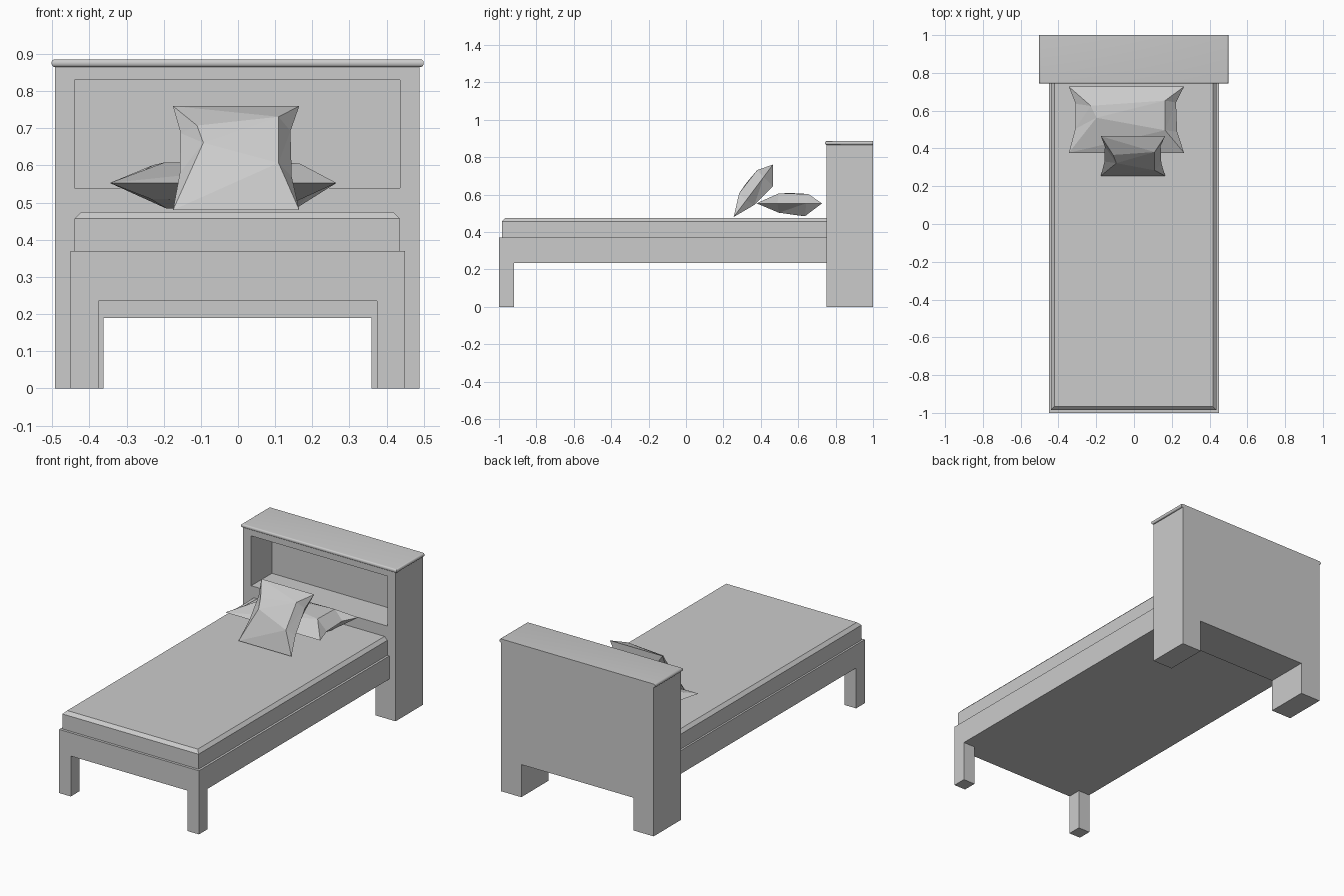
import bpy, bmesh, math
from mathutils import Matrix, Vector

if "Cube" in bpy.data.objects:
    bpy.data.objects.remove(bpy.data.objects["Cube"])

grey = bpy.data.materials.new("plain grey")
grey.use_nodes = True
COLOUR = (0.6, 0.6, 0.6, 1)
grey.diffuse_color = COLOUR
grey.node_tree.nodes["Principled BSDF"].inputs["Base Color"].default_value = COLOUR


def finish(name, bm):
    bmesh.ops.recalc_face_normals(bm, faces=bm.faces)
    mesh = bpy.data.meshes.new(name)
    bm.to_mesh(mesh)
    bm.free()
    mesh.materials.append(grey)
    obj = bpy.data.objects.new(name, mesh)
    bpy.context.collection.objects.link(obj)
    return obj


def box(x0, x1, y0, y1, z0, z1):
    bm = bmesh.new()
    size = Matrix.Diagonal((x1 - x0, y1 - y0, z1 - z0, 1))
    centre = Matrix.Translation(((x0 + x1) / 2, (y0 + y1) / 2, (z0 + z1) / 2))
    bmesh.ops.create_cube(bm, size=1, matrix=centre @ size)
    return bm


def cut(bm, axis, *positions):
    for p in positions:
        normal = Vector((0, 0, 0))
        normal[axis] = 1
        bmesh.ops.bisect_plane(bm, geom=bm.verts[:] + bm.edges[:] + bm.faces[:],
                               plane_co=normal * p, plane_no=normal)


def extrude(bm, rule, move):
    bm.normal_update()
    picked = [f for f in bm.faces if rule(f.calc_center_median(), f.normal)]
    for f in bmesh.ops.extrude_discrete_faces(bm, faces=picked)["faces"]:
        bmesh.ops.translate(bm, verts=f.verts, vec=move)


# Bed frame: slab with two front legs drawn down from its corners
bm = box(-0.451, 0.449, -1, 0.75, 0.235, 0.37)
cut(bm, 0, -0.376, 0.374)
cut(bm, 1, -0.92)
extrude(bm, lambda c, n: n.z < -0.9 and c.y < -0.92 and abs(c.x) > 0.38, (0, 0, -0.235))
finish("bed_frame", bm)

# Mattress: top rim chamfered on the front and the sides
bm = box(-0.44, 0.436, -0.985, 0.75, 0.37, 0.475)
rim = [e for e in bm.edges if all(v.co.z > 0.47 for v in e.verts)
       and not all(v.co.y > 0.7 for v in e.verts)]
bmesh.ops.bevel(bm, geom=rim, offset=0.018, segments=1, affect='EDGES')
finish("mattress", bm)

# Headboard: cabinet with an open niche in front and two wide feet
bm = box(-0.492, 0.489, 0.75, 1, 0.19, 0.865)
cut(bm, 0, -0.44, -0.362, 0.36, 0.436)
cut(bm, 2, 0.54, 0.83)
extrude(bm, lambda c, n: n.z < -0.9 and abs(c.x) > 0.37, (0, 0, -0.19))
bm.normal_update()
niche = [f for f in bm.faces if f.normal.y < -0.9 and -0.44 < f.calc_center_median().x < 0.436
         and 0.54 < f.calc_center_median().z < 0.83]
region = bmesh.ops.extrude_face_region(bm, geom=niche)["geom"]
bmesh.ops.translate(bm, verts=[g for g in region if isinstance(g, bmesh.types.BMVert)],
                    vec=(0, 0.19, 0))
old = [f for f in niche if f.is_valid]
if old:
    bmesh.ops.delete(bm, geom=old, context='FACES')
finish("headboard", bm)

# Headboard top: thin board with a rounded nose on the front and ends
bm = box(-0.502, 0.5, 0.743, 1, 0.865, 0.886)
nose = [e for e in bm.edges if abs(e.verts[0].co.z - e.verts[1].co.z) < 0.001
        and not all(v.co.y > 0.99 for v in e.verts)]
bmesh.ops.bevel(bm, geom=nose, offset=0.0095, segments=4, profile=0.5, affect='EDGES')
top = finish("headboard_top", bm)
bpy.context.view_layer.objects.active = top
top.select_set(True)
bpy.ops.object.shade_smooth_by_angle(angle=math.radians(35))


# Pillows: faceted cushion, pinched at the ends; u and v run 0..1, h is height
RIM = [(0, 0), (1, 0), (0.94, 0.32), (0.93, 0.76), (1, 1), (0, 1), (0.06, 0.74), (0.055, 0.36)]
UPPER = [(0.24, 0.53, 0.055), (0.836, 0.34, 0.053), (0.836, 0.79, 0.05), (0.19, 0.71, 0.048)]
LOWER = [(0.18, 0.34, -0.043), (0.82, 0.34, -0.05), (0.82, 0.74, -0.069), (0.25, 0.73, -0.069)]


def pillow(name, width, length, corner, tilt):
    bm = bmesh.new()
    place = Matrix.Translation(corner) @ Matrix.Rotation(tilt, 4, 'X')

    def vert(u, v, h=0):
        return bm.verts.new(place @ Vector((u * width, v * length, h)))

    rim = [vert(*p) for p in RIM]
    for side in (UPPER, LOWER):
        a, b, c, d = [vert(*p) for p in side]
        r = rim
        for face in ((r[0], r[1], b, a), (r[1], r[2], b), (r[2], r[3], c, b), (r[3], r[4], c),
                     (r[4], r[5], d, c), (r[5], r[6], d), (r[6], r[7], a, d), (r[7], r[0], a),
                     (a, b, c, d)):
            bm.faces.new(face)
    bmesh.ops.triangulate(bm, faces=bm.faces[:])
    finish(name, bm)


pillow("flat_pillow", 0.61, 0.35, (-0.345, 0.377, 0.553), 0)
pillow("leaning_pillow", 0.34, 0.35, (-0.175, 0.255, 0.48), math.atan2(0.28, 0.21))
